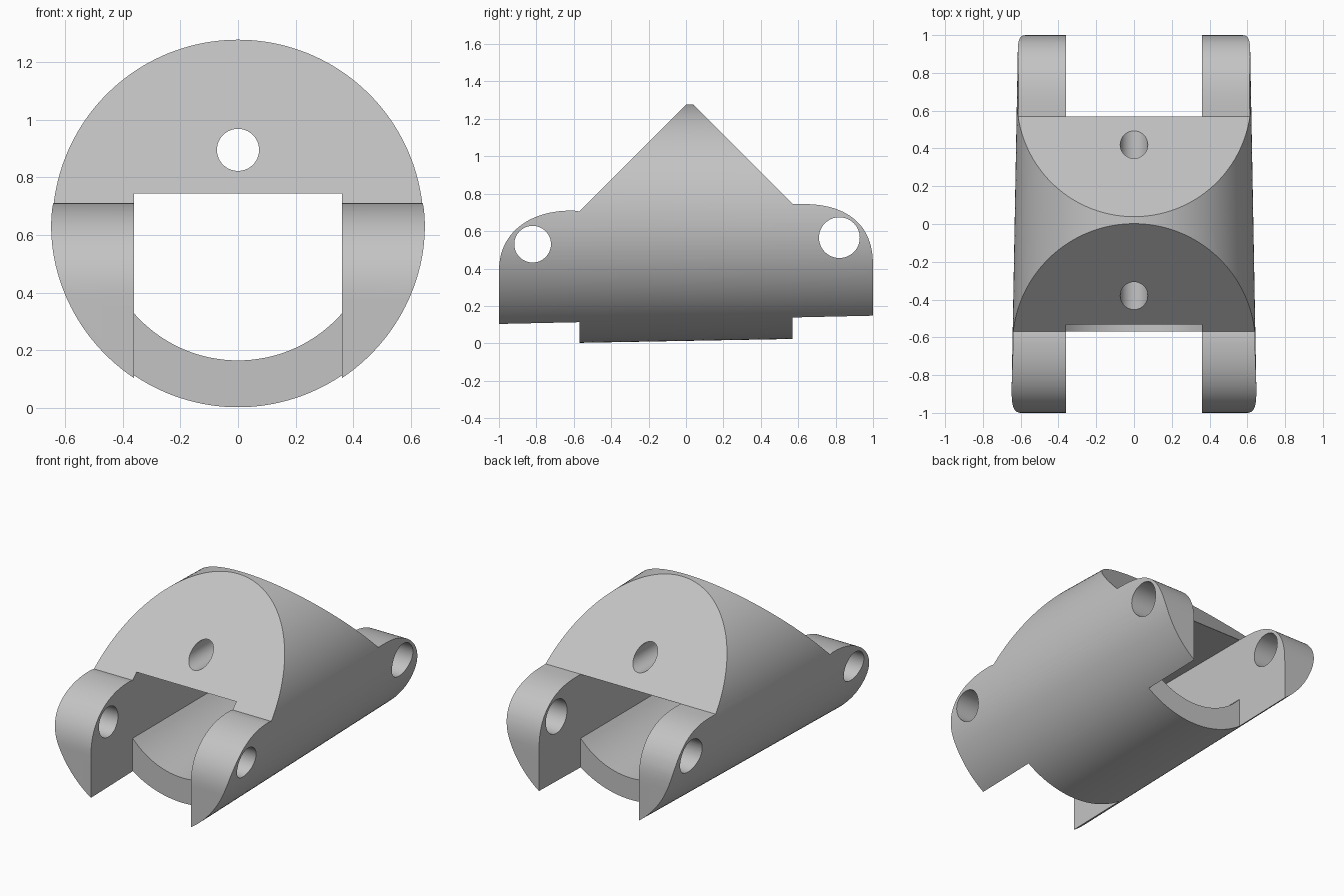
import bpy, bmesh
from math import sin, cos, pi, sqrt
from mathutils import Vector

if "Cube" in bpy.data.objects:
    bpy.data.objects.remove(bpy.data.objects["Cube"], do_unlink=True)

AXIS_Z = 0.645     # height of the barrel axis
SLOT = 0.36        # half width of the slot
SHOULDER = 0.57    # where the lugs begin


def add_object(name, bm):
    bmesh.ops.recalc_face_normals(bm, faces=bm.faces)
    mesh = bpy.data.meshes.new(name)
    bm.to_mesh(mesh)
    bm.free()
    obj = bpy.data.objects.new(name, mesh)
    bpy.context.collection.objects.link(obj)
    return obj


def prism(name, start, direction):
    """Extrude a closed outline of 3D points along a direction."""
    bm = bmesh.new()
    face = bm.faces.new([bm.verts.new(p) for p in start])
    new = bmesh.ops.extrude_face_region(bm, geom=[face])["geom"]
    moved = [v for v in new if isinstance(v, bmesh.types.BMVert)]
    bmesh.ops.translate(bm, verts=moved, vec=Vector(direction))
    return add_object(name, bm)


def side_prism(name, outline, half=1.0):
    return prism(name, [(-half, y, z) for y, z in outline], (2 * half, 0, 0))


def front_prism(name, outline, y0=-1.3, y1=1.3):
    return prism(name, [(x, y0, z) for x, z in outline], (0, y1 - y0, 0))


def circle(cx, cy, r, n=64):
    return [(cx + r * cos(2 * pi * i / n), cy + r * sin(2 * pi * i / n))
            for i in range(n)]


def lug_curve(side, top, start, low, power, n=28):
    """Rounded shoulder from the lug's flat top down to its end face."""
    pts = []
    for i in range(n + 1):
        a = pi / 2 * (1 - i / n)
        y = start + (1 - start) * max(cos(a), 0) ** (2 / power)
        z = low + (top - low) * max(sin(a), 0) ** (2 / power)
        pts.append((side * y, z))
    return pts


def cut(body, tool, operation="DIFFERENCE"):
    mod = body.modifiers.new(tool.name, "BOOLEAN")
    mod.operation = operation
    mod.solver = "EXACT"
    mod.object = tool
    bpy.context.view_layer.objects.active = body
    bpy.ops.object.modifier_apply(modifier=mod.name)
    bpy.data.objects.remove(tool, do_unlink=True)


# Slightly tapered barrel lying along y
bm = bmesh.new()
rings = []
for y, r in ((-1.1, 0.652), (1.1, 0.612)):
    rings.append([bm.verts.new((x, y, z)) for x, z in circle(0, AXIS_Z, r, 160)])
for i in range(160):
    j = (i + 1) % 160
    bm.faces.new((rings[0][i], rings[0][j], rings[1][j], rings[1][i]))
for ring in rings:
    bm.faces.new(ring)
body = add_object("hinge_block", bm)

# Side silhouette: gabled ridge and rounded lugs
outline = [(-1, -0.2), (1, -0.2)]
outline += lug_curve(1, 0.745, 0.60, 0.40, 2.5)[::-1]
outline += [(SHOULDER, 0.745), (0.02, 1.295), (-SHOULDER, 0.705)]
outline += lug_curve(-1, 0.71, 0.60, 0.38, 2.25)
cut(body, side_prism("silhouette", outline), "INTERSECT")

# Open slots between the lugs at both ends
for side in (-1, 1):
    box = [(-SLOT, -0.3), (SLOT, -0.3), (SLOT, 0.9), (-SLOT, 0.9)]
    ends = sorted((side * SHOULDER, side * 1.3))
    if side > 0:
        box = [(x, min(z, 0.85)) for x, z in box]
    cut(body, front_prism("end_slot", box, *ends))

# Through cavity with a flat ceiling and a round floor
R = 0.48
floor = [(SLOT * t / 16, AXIS_Z - sqrt(R * R - (SLOT * t / 16) ** 2))
         for t in range(-16, 17)]
cut(body, front_prism("cavity", floor + [(SLOT, 0.744), (-SLOT, 0.744)]))

# Pin holes through the lugs and a cord hole along the ridge
cut(body, side_prism("front_pin_hole", circle(-0.82, 0.53, 0.098)))
cut(body, side_prism("back_pin_hole", circle(0.82, 0.565, 0.109)))
cut(body, front_prism("cord_hole", circle(0, 0.895, 0.073)))

# Plain grey finish
grey = bpy.data.materials.new("plain_grey")
grey.use_nodes = True
colour = (0.55, 0.55, 0.55, 1)
grey.diffuse_color = colour
grey.node_tree.nodes["Principled BSDF"].inputs["Base Color"].default_value = colour
body.data.materials.clear()
body.data.materials.append(grey)

bpy.ops.object.select_all(action="DESELECT")
body.select_set(True)
bpy.context.view_layer.objects.active = body
bpy.ops.object.shade_smooth_by_angle(angle=pi / 6)
